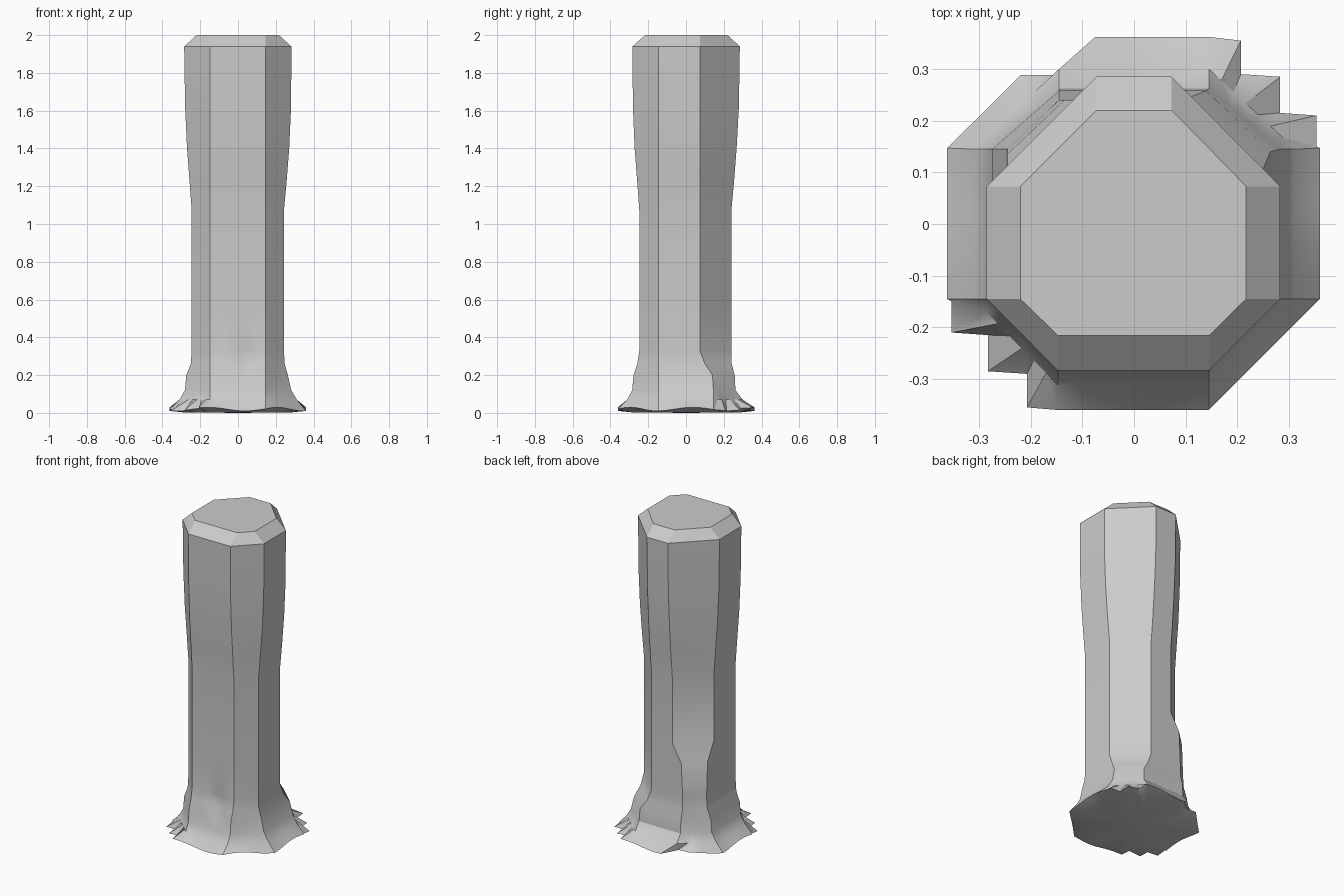
import bpy, bmesh, math
from mathutils import Vector

if "Cube" in bpy.data.objects:
    bpy.data.objects.remove(bpy.data.objects["Cube"])

SEG = 7  # subdivisions of each of the eight sides


def sample_sides(corners):
    """Split every side of a closed polygon into equal steps."""
    pts = []
    for i, a in enumerate(corners):
        a, b = Vector(a), Vector(corners[(i + 1) % len(corners)])
        pts += [a.lerp(b, k / SEG) for k in range(SEG)]
    return pts


def octagon(front, right, back, left, cut_r, cut_l):
    return [(-.147, -front), (.145, -front), (right, -.145), (right, cut_r),
            (cut_r, back), (-cut_l, back), (-left, cut_l), (-left, -.145)]


# Shaft sections: z, front, right, back, left, back right and back left corner
sections = [
    (2.00, .216, .217, .220, .220, .073, .073),
    (1.94, .284, .283, .285, .285, .073, .073),
    (1.62, .281, .281, .280, .280, .073, .073),
    (1.40, .272, .271, .268, .270, .073, .073),
    (1.22, .258, .257, .254, .256, .073, .073),
    (1.07, .247, .243, .240, .245, .073, .073),
    (0.66, .247, .243, .240, .245, .073, .073),
    (0.55, .247, .243, .240, .245, .073, .135),
    (0.33, .247, .243, .240, .245, .073, .145),
    (0.26, .258, .247, .242, .250, .100, .145),
    (0.20, .278, .264, .258, .274, .140, .145),
    (0.12, .285, .282, .262, .281, .145, .145),
    (0.07, .312, .312, .300, .310, .145, .145),
]
rings = []
for z, *dims in sections:
    rings.append([Vector((p.x, p.y, z)) for p in sample_sides(octagon(*dims))])

# Small fold low on the front
for ring in rings:
    for p in ring:
        if .25 < p.z < .27 and p.y < -.25 and 0 < p.x < .08:
            p.y += .022

# Splayed foot rim, with two stepped corners and one notched corner
rim = sample_sides([(-.147, -.36), (.145, -.36), (.36, -.145), (.36, .147),
                    (.145, .362), (-.075, .362), (-.362, .147), (-.362, -.145)])
steps = [(.353, .15), (.353, .21), (.283, .215), (.283, .285), (.207, .29), (.207, .355)]
for k, (x, y) in enumerate(steps):
    rim[3 * SEG + 1 + k] = Vector((x, y))
    rim[7 * SEG + 1 + k] = Vector((-x, -y))
notch = [(-.11, .326), (-.147, .288), (-.18, .288), (-.22, .288), (-.27, .238), (-.315, .193)]
for k, p in enumerate(notch):
    rim[5 * SEG + 1 + k] = Vector(p)
rings.append([Vector((p.x, p.y, .02 + .01 * math.sin(6 * math.atan2(p.y, p.x) + 1)))
              for p in rim])
# Underside, sagging slightly to the ground
rings.append([Vector((p.x * .8, p.y * .8, .003)) for p in rim])

# Loft the rings into one closed post
bm = bmesh.new()
loops = [[bm.verts.new(p) for p in ring] for ring in rings]
for a, b in zip(loops, loops[1:]):
    n = len(a)
    for i in range(n):
        j = (i + 1) % n
        bm.faces.new((a[i], b[i], b[j], a[j]))
bm.faces.new(loops[0])
base = bm.verts.new((0, 0, 0))
last = loops[-1]
for i in range(len(last)):
    bm.faces.new((last[(i + 1) % len(last)], last[i], base))
bmesh.ops.recalc_face_normals(bm, faces=bm.faces)

mesh = bpy.data.meshes.new("post")
bm.to_mesh(mesh)
bm.free()
post = bpy.data.objects.new("post", mesh)
bpy.context.collection.objects.link(post)

grey = bpy.data.materials.new("plain grey")
grey.diffuse_color = (.6, .6, .6, 1)
grey.use_nodes = True
grey.node_tree.nodes["Principled BSDF"].inputs["Base Color"].default_value = grey.diffuse_color
mesh.materials.append(grey)

bpy.context.view_layer.objects.active = post
post.select_set(True)
bpy.ops.object.shade_smooth_by_angle(angle=math.radians(30))
